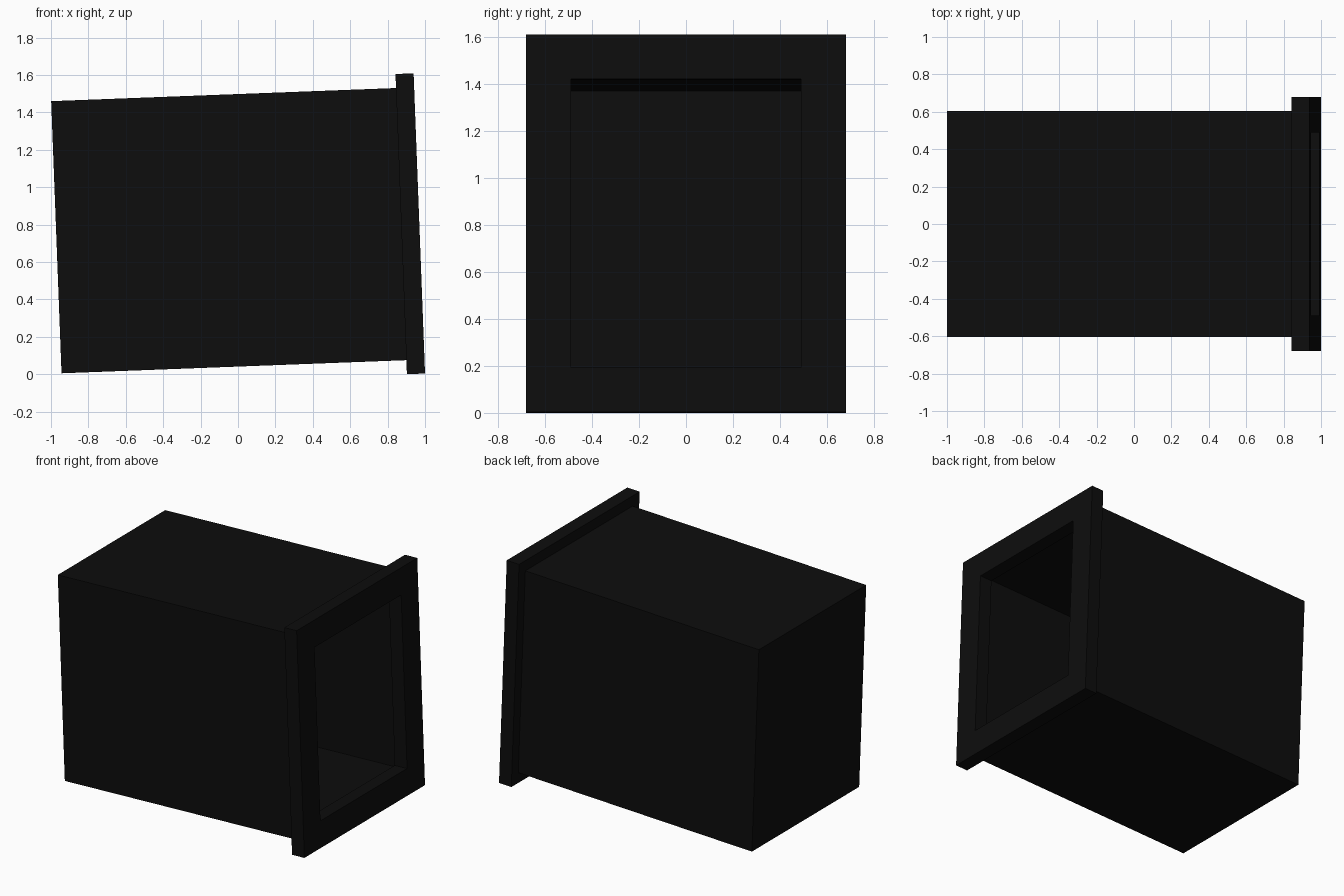
import bpy
import bmesh
from mathutils import Matrix

TILT = 0.038          # the whole case leans back slightly
MID = 0.803           # height of the case's centre axis

cube = bpy.data.objects.get("Cube")
if cube:
    bpy.data.objects.remove(cube, do_unlink=True)

black = bpy.data.materials.new("matte_black")
black.use_nodes = True
colour = (0.004, 0.004, 0.004, 1)
black.diffuse_color = colour
black.node_tree.nodes["Principled BSDF"].inputs["Base Color"].default_value = colour

# Local x runs along the case, with 0 at the back of the rim
place = Matrix.Translation((0.903, 0, 0)) @ Matrix.Rotation(-TILT, 4, 'Y')


def shell(name, loops, closed):
    """Join rectangles (x, half width, half height) into one skin.
    closed: last loop joins the first; otherwise both ends are capped."""
    bm = bmesh.new()
    rings = [[bm.verts.new((x, sy * w, MID + sz * h))
              for sy, sz in ((-1, -1), (1, -1), (1, 1), (-1, 1))]
             for x, w, h in loops]
    pairs = list(zip(rings, rings[1:]))
    if closed:
        pairs.append((rings[-1], rings[0]))
    else:
        bm.faces.new(rings[0])
        bm.faces.new(rings[-1])
    for a, b in pairs:
        for i in range(4):
            j = (i + 1) % 4
            bm.faces.new((a[i], a[j], b[j], b[i]))
    bmesh.ops.recalc_face_normals(bm, faces=bm.faces)
    bm.transform(place)
    mesh = bpy.data.meshes.new(name)
    bm.to_mesh(mesh)
    bm.free()
    mesh.materials.append(black)
    obj = bpy.data.objects.new(name, mesh)
    bpy.context.collection.objects.link(obj)
    return obj


# Hollow case: outer back, outer front, inner front, inner back
shell("case_body", [(-1.845, 0.605, 0.728), (0, 0.605, 0.728),
                    (0, 0.508, 0.633), (-1.745, 0.508, 0.633)], closed=False)

# Raised rectangular rim around the open end
shell("front_rim", [(0, 0.68, 0.803), (0.097, 0.68, 0.803),
                    (0.097, 0.488, 0.613), (0, 0.488, 0.613)], closed=True)
